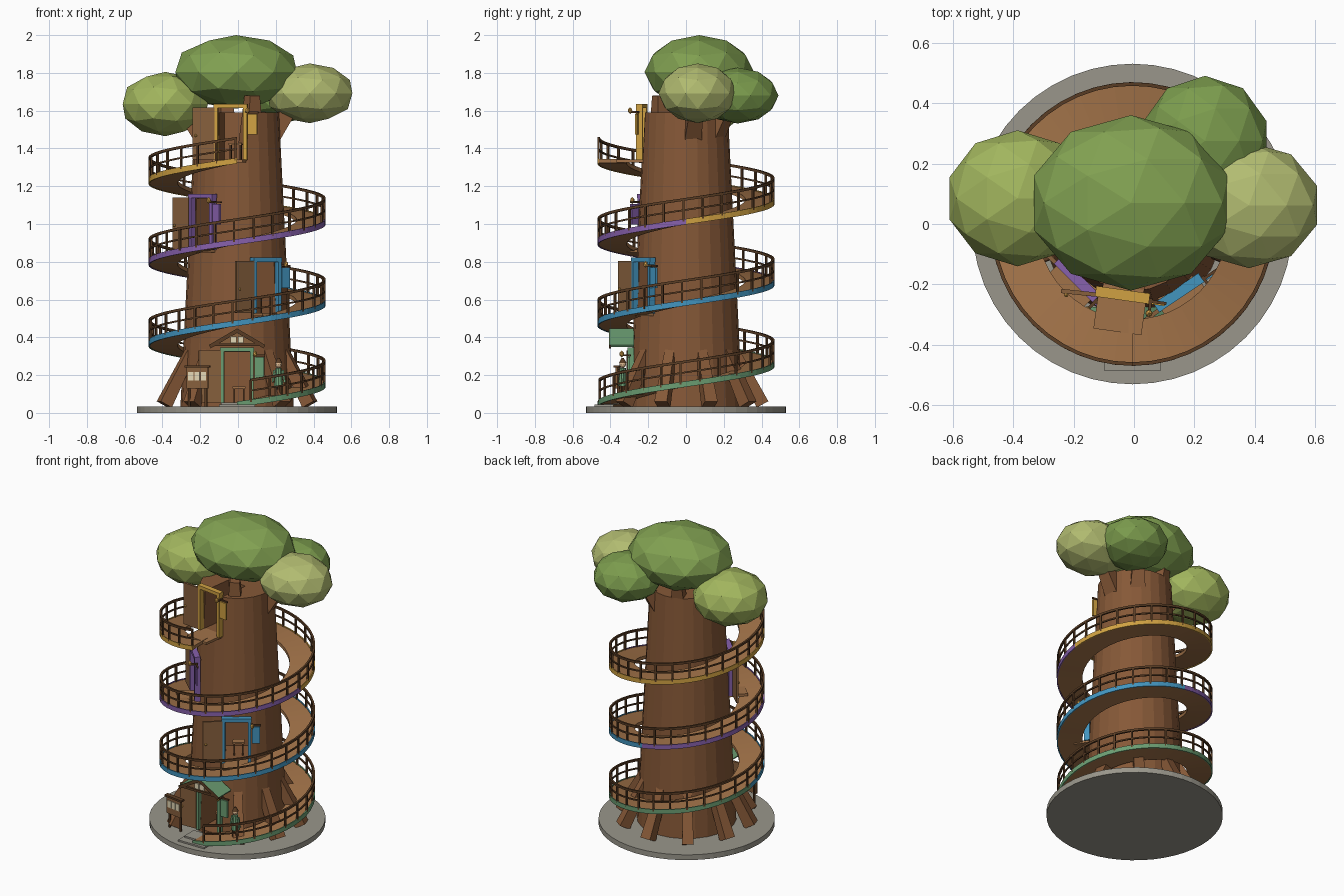
import bpy, bmesh, math
from mathutils import Matrix, Vector

if "Cube" in bpy.data.objects:
    bpy.data.objects.remove(bpy.data.objects["Cube"])

CX = -0.005          # axis of the trunk
PITCH, Z0, TURNS = 0.43, 0.05, 3


def mat(name, hexcol):
    m = bpy.data.materials.new(name)
    m.diffuse_color = [(int(hexcol[i:i + 2], 16) / 255) ** 2.2 for i in (0, 2, 4)] + [1]
    m.use_nodes = True
    m.node_tree.nodes["Principled BSDF"].inputs["Base Color"].default_value = m.diffuse_color
    return m


BARK, WOOD, DARK = mat("bark", "85593a"), mat("wood", "a0724a"), mat("dark_wood", "5a3f29")
LEAF_WOOD, STONE, CREAM = mat("door_wood", "86603f"), mat("stone", "98958a"), mat("cream", "e2d6b4")
GREEN, BLUE = mat("green", "6b9c72"), mat("blue", "4493bd")
PURPLE, GOLD = mat("purple", "8661ab"), mat("gold", "cfa044")
LAMP, SKIN = mat("lamp", "e0a850"), mat("skin", "d9b48c")


def finish(name, bm, m):
    bmesh.ops.recalc_face_normals(bm, faces=bm.faces)
    me = bpy.data.meshes.new(name)
    bm.to_mesh(me)
    bm.free()
    ob = bpy.data.objects.new(name, me)
    if m:
        me.materials.append(m)
    bpy.context.collection.objects.link(ob)
    return ob


def add_box(bm, size, M):
    bmesh.ops.create_cube(bm, size=1, matrix=M @ Matrix.Diagonal((*size, 1)))


def box(name, size, loc, m, M=Matrix(), rot=Matrix()):
    bm = bmesh.new()
    add_box(bm, size, M @ Matrix.Translation(loc) @ rot)
    return finish(name, bm, m)


def cone(name, r1, r2, z1, z2, n, m, M=None):
    bm = bmesh.new()
    M = M or Matrix.Translation((CX, 0, 0))
    bmesh.ops.create_cone(bm, cap_ends=True, segments=n, radius1=r1, radius2=r2, depth=z2 - z1,
                          matrix=M @ Matrix.Translation((0, 0, (z1 + z2) / 2)))
    return finish(name, bm, m)


def ball(name, loc, r, m, sub=2, M=Matrix()):
    bm = bmesh.new()
    bmesh.ops.create_icosphere(bm, subdivisions=sub, radius=1,
                               matrix=M @ Matrix.Translation(loc) @ Matrix.Diagonal((*r, 1)))
    return finish(name, bm, m)


def beam(name, p, q, w1, w2, m):
    """four-sided tapered beam from p to q"""
    p, q = Vector(p), Vector(q)
    M = Matrix.Translation(p) @ (q - p).to_track_quat('Z', 'Y').to_matrix().to_4x4() @ Matrix.Rotation(math.pi / 4, 4, 'Z')
    return cone(name, w1 * .707, w2 * .707, 0, (q - p).length, 4, m, M)


def polar(r, deg, z):
    a = math.radians(deg)
    return Vector((CX + r * math.cos(a), r * math.sin(a), z))


def ramp_z(d):           # d = degrees travelled from the front start
    return Z0 + PITCH * d / 360


def facing(deg, z=0):    # local x runs along the wall, local -y points outward
    return Matrix.Translation((CX, 0, z)) @ Matrix.Rotation(math.radians(deg + 90), 4, 'Z')


def helix(name, r0, r1, z0, z1, d0, d1, m):
    """rectangular section swept along the spiral"""
    bm = bmesh.new()
    n = round((d1 - d0) / 7.5)
    rings = []
    for i in range(n + 1):
        d = d0 + (d1 - d0) * i / n
        rings.append([bm.verts.new(polar(r, d - 90, ramp_z(d) + z))
                      for r, z in ((r0, z0), (r1, z0), (r1, z1), (r0, z1))])
    for a, b in zip(rings, rings[1:]):
        for k in range(4):
            bm.faces.new((a[k], a[k - 1], b[k - 1], b[k]))
    bm.faces.new(rings[0])
    bm.faces.new(rings[-1])
    return finish(name, bm, m)


# ground disc and trunk
cone("stone_base", 0.53, 0.53, 0, 0.035, 48, STONE)
trunk = cone("trunk", 0.30, 0.222, 0.03, 1.59, 24, BARK)

# spiral ramp, coloured trim sections, rails and posts
helix("spiral_ramp", 0.315, 0.464, -0.017, 0.005, 0, 360 * TURNS, WOOD)
for i, m in enumerate((GREEN, BLUE, PURPLE, GOLD)):
    helix("ramp_trim_%d" % i, 0.462, 0.469, -0.02, 0.01, i * 270, (i + 1) * 270, m)
helix("top_rail", 0.457, 0.469, 0.107, 0.121, 9, 1080, DARK)
helix("mid_rail", 0.459, 0.467, 0.053, 0.062, 9, 1080, DARK)
bm = bmesh.new()
for i in range(84):
    d = 9 + 1070 * i / 83
    add_box(bm, (0.011, 0.011, 0.115), facing(d - 90, ramp_z(d) + 0.055) @ Matrix.Translation((0, -0.463, 0)))
finish("rail_posts", bm, DARK)

# roots and branches
for k in range(1, 10):
    a = -90 + 36 * k
    beam("root_%d" % k, polar(0.405, a, 0.045), polar(0.245, a, 0.35), 0.07, 0.05, BARK)
for i, (a, r) in enumerate(((170, 0.34), (10, 0.33), (55, 0.30), (110, 0.2), (-60, 0.16))):
    beam("branch_%d" % i, polar(0.15, a, 1.42), polar(r, a, 1.68), 0.10, 0.06, BARK)

# faceted foliage
ball("foliage_main", (-0.01, 0.07, 1.805), (0.338, 0.29, 0.195), mat("leaf_mid", "809f52"))
ball("foliage_left", (-0.385, 0.085, 1.635), (0.237, 0.225, 0.17), mat("leaf_light", "a0b45e"))
ball("foliage_right", (0.38, 0.062, 1.692), (0.237, 0.208, 0.158), mat("leaf_pale", "b0ba70"))
ball("foliage_back", (0.235, 0.275, 1.68), (0.213, 0.215, 0.148), mat("leaf_deep", "7a9a4e"))

# doorways: (angle, floor z, wall radius, colour)
doors = [(-90, 0.05, 0.295, GREEN), (-56, 0.525, 0.277, BLUE),
         (-135, 0.862, 0.262, PURPLE), (-98, 1.338, 0.240, GOLD)]
cut_bm = bmesh.new()
for i, (a, z, r, col) in enumerate(doors):
    M = facing(a, z)
    n = "door%d_" % (i + 1)
    add_box(cut_bm, (0.135, 0.30, 0.27), M @ Matrix.Translation((0, -r + 0.09, 0.138)))
    for s in (-1, 1):
        box(n + "jamb", (0.02, 0.035, 0.29), (s * 0.078, -r + 0.003, 0.145), col, M)
    box(n + "lintel", (0.18, 0.035, 0.022), (0, -r + 0.003, 0.286), col, M)
    # leaf folded back against the wall, with a handle
    hinge = M @ Matrix.Translation((-0.085, -r - 0.008, 0)) @ Matrix.Rotation(math.radians(2), 4, 'Z')
    box(n + "leaf", (0.118, 0.014, 0.275), (-0.059, 0, 0.142), LEAF_WOOD, hinge)
    ball(n + "knob", (-0.1, -0.012, 0.13), (0.008,) * 3, LAMP, 1, hinge)
    # hanging sign and lantern
    box(n + "sign", (0.05, 0.012, 0.11), (0.117, -r - 0.008, 0.19), col, M)
    box(n + "sign_bracket", (0.065, 0.01, 0.01), (0.115, -r - 0.005, 0.253), DARK, M)
    box(n + "lamp_arm", (0.01, 0.05, 0.01), (0.095, -r - 0.02, 0.255), DARK, M)
    ball(n + "lamp", (0.095, -r - 0.045, 0.262), (0.013, 0.013, 0.018), LAMP, 1, M)
    # landing between wall and ramp
    if i:
        box(n + "landing", (0.16, 0.36 - r + 0.03, 0.016), (0, -(0.36 + r - 0.03) / 2, -0.004), WOOD, M)
    # small table inside
    box(n + "table_top", (0.07, 0.05, 0.01), (0.01, -r + 0.12, 0.085), WOOD, M)
    for s in (-1, 1):
        box(n + "table_leg", (0.008, 0.04, 0.08), (0.01 + s * 0.026, -r + 0.12, 0.042), DARK, M)

# carve the rooms out of the trunk
cutter = finish("room_cutter", cut_bm, BARK)
cutter.hide_render = True
mod = trunk.modifiers.new("rooms", 'BOOLEAN')
mod.operation, mod.object, mod.solver = 'DIFFERENCE', cutter, 'EXACT'
bpy.context.view_layer.objects.active = trunk
bpy.ops.object.modifier_apply(modifier="rooms")
bpy.data.objects.remove(cutter)

# gabled porch above the entrance
slope = math.atan2(0.085, 0.145)
for s in (-1, 1):
    box("porch_roof", (0.172, 0.13, 0.014), (CX + s * 0.07, -0.34, 0.398), GREEN, rot=Matrix.Rotation(s * slope, 4, 'Y'))
    box("porch_bargeboard", (0.172, 0.01, 0.02), (CX + s * 0.07, -0.402, 0.394), DARK, rot=Matrix.Rotation(s * slope, 4, 'Y'))
    box("porch_pane", (0.03, 0.008, 0.035), (CX + s * 0.019, -0.396, 0.388), CREAM)
bm = bmesh.new()
tri = [bm.verts.new((CX + x, -0.392, zz)) for x, zz in ((-0.125, 0.357), (0.125, 0.357), (0, 0.43))]
ext = bmesh.ops.extrude_face_region(bm, geom=[bm.faces.new(tri)])
bmesh.ops.translate(bm, vec=(0, 0.11, 0), verts=[v for v in ext["geom"] if isinstance(v, bmesh.types.BMVert)])
finish("porch_gable", bm, LEAF_WOOD)
box("porch_beam", (0.27, 0.014, 0.014), (CX, -0.398, 0.36), DARK)

# entrance steps
for i in range(2):
    box("step_%d" % i, (0.19 - 0.02 * i, 0.10, 0.01), (CX, -0.435 + 0.05 * i, 0.04 + 0.01 * i), STONE)

# notice board
B = Matrix.Translation((-0.215, -0.36, 0)) @ Matrix.Rotation(math.radians(-8), 4, 'Z')
box("board_panel", (0.115, 0.012, 0.11), (0, 0, 0.185), LEAF_WOOD, B)
box("board_cap", (0.135, 0.03, 0.012), (0, 0, 0.245), DARK, B)
for s in (-1, 1):
    box("board_post", (0.012, 0.012, 0.2), (s * 0.045, 0.008, 0.13), DARK, B)
for k in (-1, 0, 1):
    box("board_note", (0.028, 0.005, 0.045), (k * 0.034, -0.008, 0.195), CREAM, B)

# small visitor on the ramp
P = Matrix.Translation((0.215, -0.335, 0.092))
for s in (-1, 1):
    cone("visitor_leg", 0.009, 0.010, 0, 0.07, 8, DARK, P @ Matrix.Translation((s * 0.012, 0, 0)))
    beam("visitor_arm", P @ Vector((s * 0.022, 0, 0.135)), P @ Vector((s * 0.032, 0, 0.07)), 0.011, 0.01, GREEN)
cone("visitor_body", 0.026, 0.016, 0.05, 0.145, 10, GREEN, P)
ball("visitor_head", (0, 0, 0.165), (0.018, 0.018, 0.02), SKIN, 2, P)
cone("visitor_hat", 0.020, 0.006, 0.172, 0.198, 10, DARK, P)
